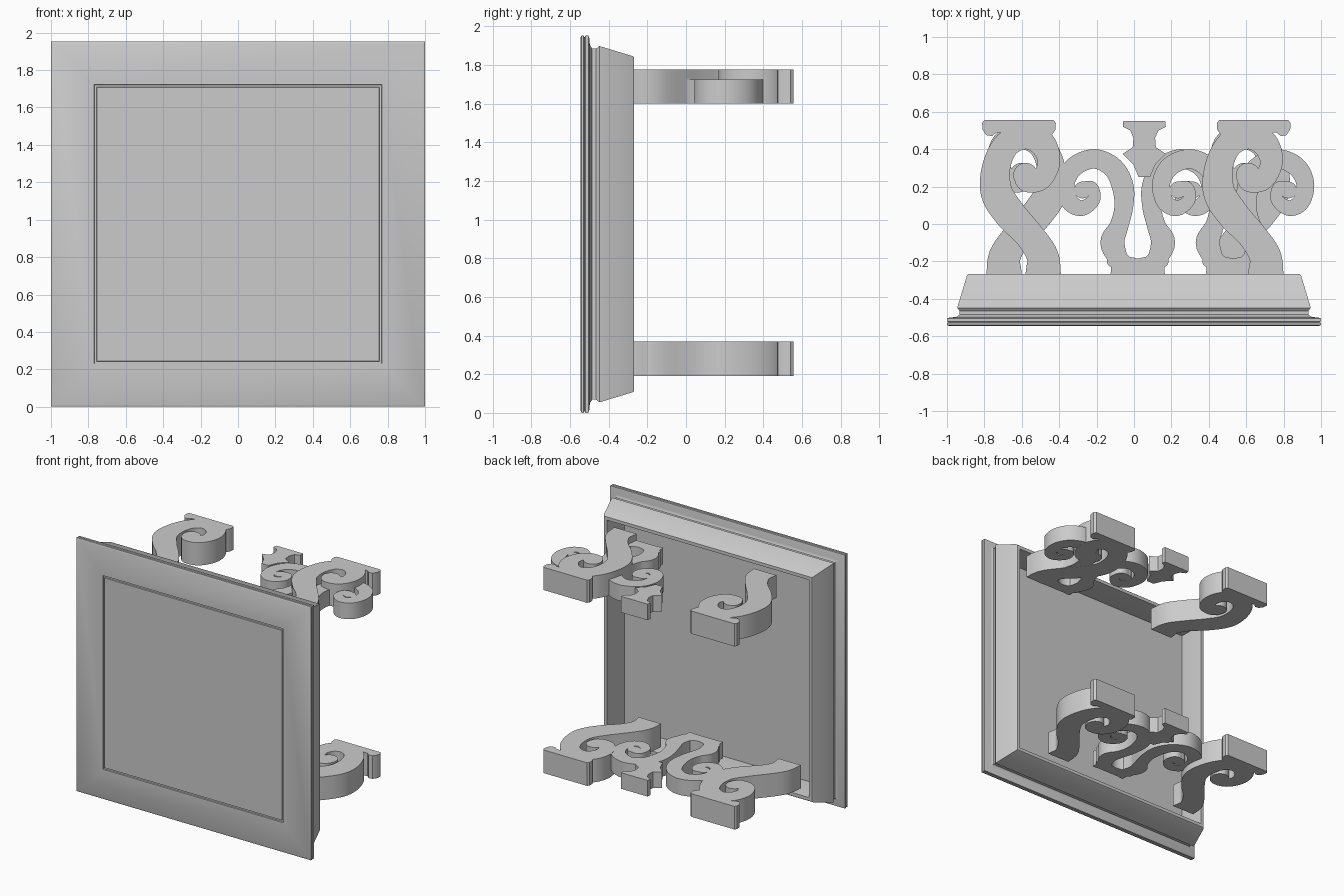
import bpy, bmesh, math
from mathutils import Vector

cube = bpy.data.objects.get("Cube")
if cube:
    bpy.data.objects.remove(cube, do_unlink=True)

stone = bpy.data.materials.new("plain_grey")
stone.use_nodes = True
GREY = (0.6, 0.6, 0.6, 1)
stone.diffuse_color = GREY
stone.node_tree.nodes["Principled BSDF"].inputs["Base Color"].default_value = GREY


def finish(name, bm):
    bmesh.ops.recalc_face_normals(bm, faces=bm.faces)
    mesh = bpy.data.meshes.new(name)
    bm.to_mesh(mesh)
    bm.free()
    mesh.materials.append(stone)
    ob = bpy.data.objects.new(name, mesh)
    bpy.context.collection.objects.link(ob)
    bpy.ops.object.select_all(action="DESELECT")
    ob.select_set(True)
    bpy.context.view_layer.objects.active = ob
    bpy.ops.object.shade_smooth_by_angle(angle=math.radians(35))
    return ob


def slab(bm, outline, z0, z1):
    """Extrude a flat outline between two heights."""
    face = bm.faces.new([bm.verts.new((x, y, z0)) for x, y in outline])
    ext = bmesh.ops.extrude_face_region(bm, geom=[face])
    moved = [v for v in ext["geom"] if isinstance(v, bmesh.types.BMVert)]
    bmesh.ops.translate(bm, verts=moved, vec=(0, 0, z1 - z0))


def spline(pts, steps=6):
    """Smooth path through (x, y, half width) points."""
    p = [Vector(q) for q in pts]
    p = [2 * p[0] - p[1]] + p + [2 * p[-1] - p[-2]]
    out = []
    for a, b, c, d in zip(p, p[1:], p[2:], p[3:]):
        for i in range(steps):
            t = i / steps
            out.append(0.5 * (2 * b + (c - a) * t + (2 * a - 5 * b + 4 * c - d) * t ** 2
                              + (3 * b - a - 3 * c + d) * t ** 3))
    return out + [p[-2]]


def ribbon(bm, pts, z0, z1):
    """Thick scroll band following a path of varying width."""
    path = spline(pts)
    rows = []
    for i, q in enumerate(path):
        tan = path[min(i + 1, len(path) - 1)] - path[max(i - 1, 0)]
        n = Vector((-tan.y, tan.x)).normalized() * q.z
        a, b = q.xy + n, q.xy - n
        rows.append([bm.verts.new((v.x, v.y, z)) for v, z in ((a, z0), (b, z0), (b, z1), (a, z1))])
    for r, s in zip(rows, rows[1:]):
        for k in range(4):
            bm.faces.new((r[k], r[k - 1], s[k - 1], s[k]))
    bm.faces.new(rows[0])
    bm.faces.new(rows[-1])


def disc(bm, x, y, r, z0, z1):
    ring = [math.tau * k / 24 for k in range(24)]
    slab(bm, [(x + r * math.cos(a), y + r * math.sin(a)) for a in ring], z0, z1)


def place(pts, cx, sign):
    return [(cx + sign * p[0], *p[1:]) for p in pts]


# Moulded square top with a grooved front and a hollow back
profile = [(.755, -.545), (.757, -.537), (.768, -.537), (.77, -.545), (.99, -.545),
           (1, -.54), (1, -.53), (.99, -.525), (1, -.52), (1, -.505), (.985, -.5),
           (.95, -.497), (.932, -.485), (.932, -.465), (.945, -.448), (.943, -.44),
           (.893, -.275), (.887, -.268), (.862, -.268), (.86, -.28), (.86, -.48)]
bm = bmesh.new()
rings = [[bm.verts.new((sx * h, y, .976 + sz * (h - .024)))
          for sx, sz in ((-1, -1), (1, -1), (1, 1), (-1, 1))] for h, y in profile]
for r, s in zip(rings, rings[1:]):
    for k in range(4):
        bm.faces.new((r[k], r[k - 1], s[k - 1], s[k]))
bm.faces.new(rings[0])
bm.faces.new(rings[-1])
finish("moulded_top", bm)

# Shapes of the scroll work, drawn about their own middle line
leg_path = [(.105, -.27, .095), (.1, -.17, .085), (.03, -.06, .078), (-.07, .05, .085),
            (-.145, .17, .085), (-.145, .31, .075), (-.09, .425, .07), (.01, .47, .07),
            (.1, .43, .07), (.135, .33, .06), (.09, .235, .055), (.01, .215, .042),
            (-.03, .265, .03)]
foot_outline = [(-.185, .555), (.185, .555), (.197, .54), (.195, .505), (.175, .475),
                (.145, .47), (.12, .49), (-.12, .49), (-.145, .47), (-.175, .475),
                (-.195, .505), (-.197, .54)]
arm_path = [(-.09, -.27, .05), (-.1, -.2, .05), (-.135, -.1, .065), (-.1, -.01, .05),
            (-.075, .09, .05), (-.08, .2, .058), (-.13, .3, .055), (-.23, .348, .052),
            (-.335, .31, .052), (-.385, .22, .048), (-.365, .12, .046), (-.3, .085, .042),
            (-.235, .13, .034), (-.245, .195, .032), (-.3, .195, .03)]
yoke_outline = [(-.145, -.27), (.145, -.27), (.14, -.2), (.08, -.14), (.045, -.175),
                (0, -.185), (-.045, -.175), (-.08, -.14), (-.14, -.2)]
crest_outline = [(-.112, .55), (.112, .55), (.115, .52), (.075, .5), (.058, .46),
                 (.062, .41), (.115, .375), (.06, .32), (.03, .25), (-.03, .25),
                 (-.06, .32), (-.115, .375), (-.062, .41), (-.058, .46), (-.075, .5),
                 (-.115, .52)]


def scroll_leg(name, cx, foot_x, sign, z0, z1):
    bm = bmesh.new()
    ribbon(bm, place(leg_path, cx, sign), z0, z1)
    disc(bm, cx + sign * .01, .262, .065, z0, z1)
    slab(bm, place(foot_outline, foot_x, 1), z0, z1)
    finish(name, bm)


def lyre(name, cx, z0, z1):
    bm = bmesh.new()
    for sign in (1, -1):
        ribbon(bm, place(arm_path, cx, sign), z0, z1)
        disc(bm, cx - sign * .295, .182, .045, z0, z1)
        disc(bm, cx - sign * .135, -.2, .03, z0, z1)
    slab(bm, place(yoke_outline, cx, 1), z0, z1)
    finish(name, bm)


# Levels: prefix, leg heights, thinner lyre heights, curl direction, lyre middle
for level, z0, z1, y0, y1, sign, mid in (("upper", 1.6, 1.775, 1.601, 1.725, 1, .53),
                                         ("lower", .19, .368, .243, .367, -1, .02)):
    scroll_leg(level + "_right_leg", -.59, -.615, sign, z0, z1)
    scroll_leg(level + "_left_leg", .6, .64, sign, z0, z1)
    lyre(level + "_lyre", mid, y0, y1)
    bm = bmesh.new()
    slab(bm, place(crest_outline, .055, 1), y0, y1)
    finish(level + "_crest", bm)
